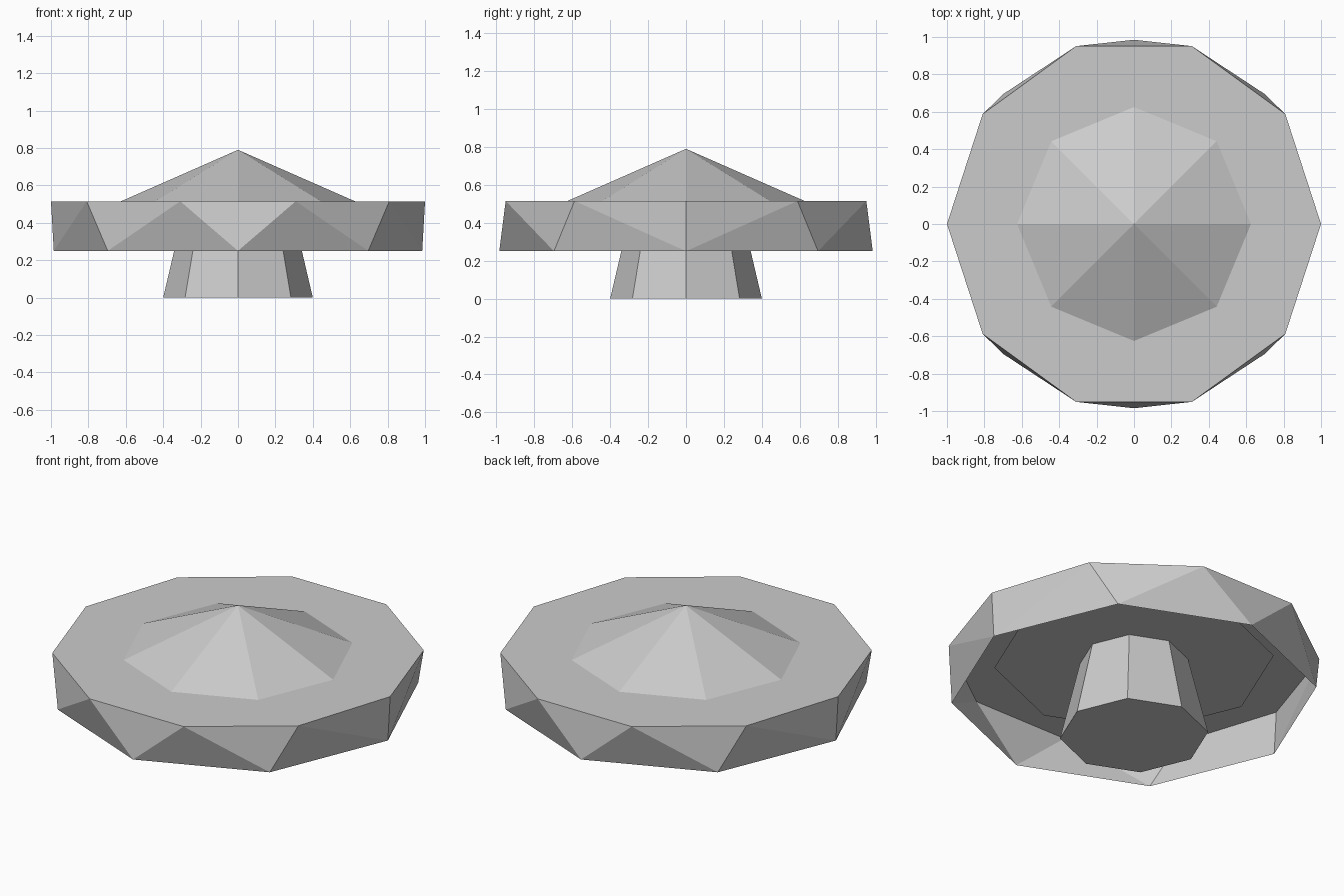
import bpy, bmesh
from math import cos, sin, tau

if "Cube" in bpy.data.objects:
    bpy.data.objects.remove(bpy.data.objects["Cube"])


def ring(bm, sides, radius, z):
    return [bm.verts.new((radius * cos(tau * i / sides), radius * sin(tau * i / sides), z))
            for i in range(sides)]


def finish(bm, name):
    bmesh.ops.recalc_face_normals(bm, faces=bm.faces[:])
    mesh = bpy.data.meshes.new(name)
    bm.to_mesh(mesh)
    bm.free()
    obj = bpy.data.objects.new(name, mesh)
    bpy.context.collection.objects.link(obj)
    return obj


# Tapered octagonal base, reaching up into the hollow rim
bm = bmesh.new()
low, high = ring(bm, 8, 0.40, 0.0), ring(bm, 8, 0.292, 0.46)
bmesh.ops.convex_hull(bm, input=low + high)
finish(bm, "base")

# Rim: ten-sided top joined to an eight-sided open bottom edge
bm = bmesh.new()
top, bottom = ring(bm, 10, 1.0, 0.515), ring(bm, 8, 0.985, 0.25)
bmesh.ops.convex_hull(bm, input=top + bottom)
under = [f for f in bm.faces if all(v.co.z < 0.3 for v in f.verts)]
bmesh.ops.delete(bm, geom=under, context='FACES')  # hollow underside
finish(bm, "rim")

# Pyramid cap, sunk through the rim's top plate
bm = bmesh.new()
foot = ring(bm, 8, 0.755, 0.458)
apex = bm.verts.new((0, 0, 0.79))
bmesh.ops.convex_hull(bm, input=foot + [apex])
finish(bm, "cap")
